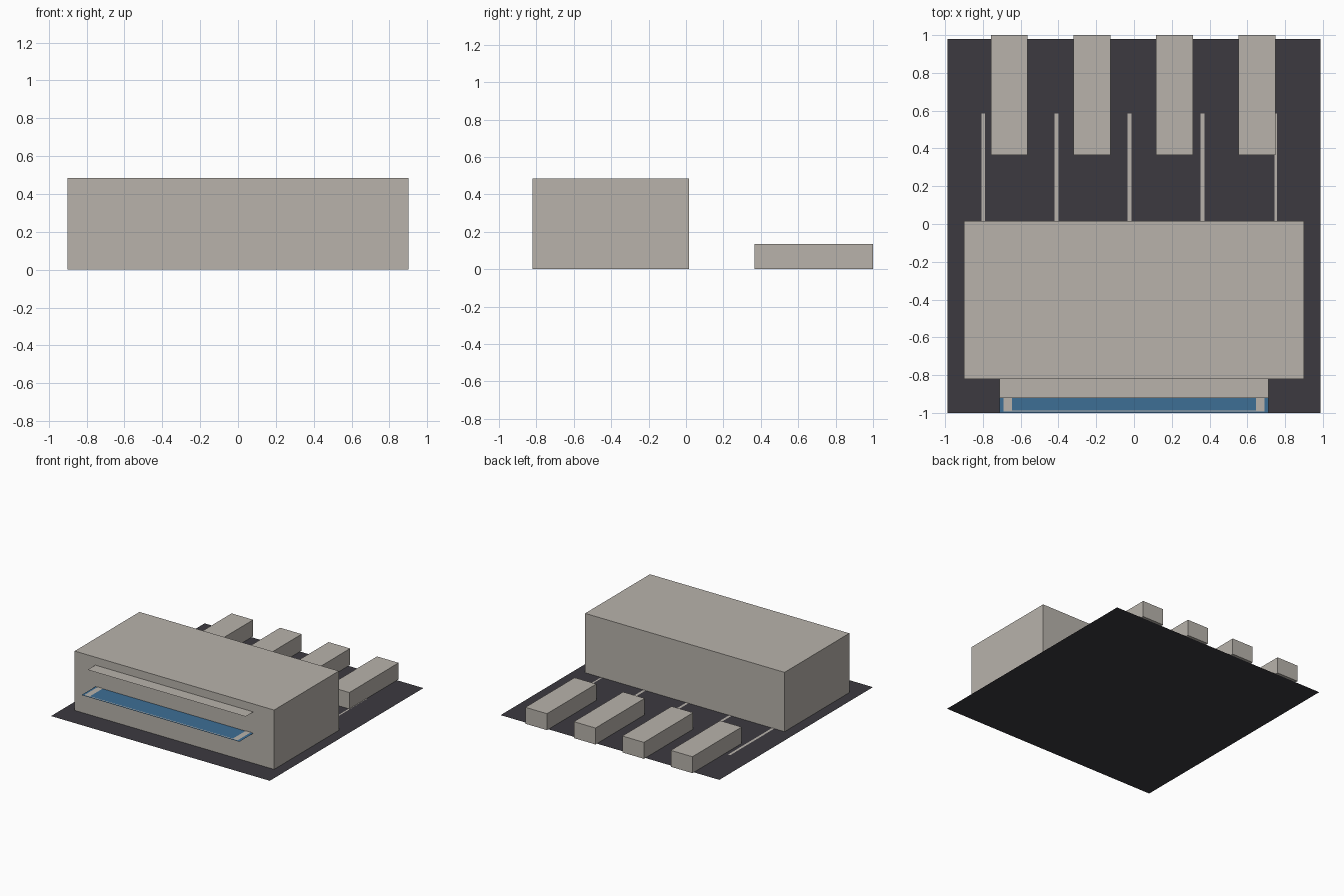
import bpy
import bmesh

default = bpy.data.objects.get("Cube")
if default:
    bpy.data.objects.remove(default, do_unlink=True)


def material(name, colour):
    mat = bpy.data.materials.new(name)
    mat.use_nodes = True
    mat.diffuse_color = (*colour, 1)
    mat.node_tree.nodes["Principled BSDF"].inputs["Base Color"].default_value = (*colour, 1)
    return mat


stone = material("warm_stone", (0.48, 0.45, 0.41))
asphalt = material("dark_asphalt", (0.045, 0.042, 0.051))
blue = material("deck_blue", (0.048, 0.156, 0.3))


def add_object(name, bm, mat):
    mesh = bpy.data.meshes.new(name)
    bm.to_mesh(mesh)
    bm.free()
    mesh.materials.append(mat)
    obj = bpy.data.objects.new(name, mesh)
    bpy.context.collection.objects.link(obj)
    return obj


def box(name, x, y, z, mat):
    """Box spanning the given (low, high) ranges."""
    bm = bmesh.new()
    bmesh.ops.create_cube(bm, size=1)
    for v in bm.verts:
        v.co = [r[0] if c < 0 else r[1] for c, r in zip(v.co, (x, y, z))]
    return add_object(name, bm, mat)


def sheet(name, x, y, z, mat):
    """Flat upward-facing rectangle at height z."""
    bm = bmesh.new()
    bm.faces.new([bm.verts.new((px, py, z)) for px, py in
                  ((x[0], y[0]), (x[1], y[0]), (x[1], y[1]), (x[0], y[1]))])
    return add_object(name, bm, mat)


# Ground and main hall
sheet("ground", (-0.987, 0.987), (-1.0, 0.98), 0, asphalt)
box("main_hall", (-0.9, 0.9), (-0.82, 0.015), (0.001, 0.485), stone)

# Row of low blocks along the back edge
for i in range(4):
    left = -0.758 + i * 0.4375
    box(f"rear_block_{i + 1}", (left, left + 0.195), (0.365, 1.0), (0.001, 0.135), stone)

# Painted bay lines behind the hall
for i in range(5):
    x = -0.798 + i * 0.387
    half = 0.01 if i < 4 else 0.006
    sheet(f"bay_line_{i + 1}", (x - half, x + half), (0.015, 0.585), 0.002, stone)

# Thin canopy and blue deck projecting from the front wall
front_span = (-0.713, 0.713)
sheet("front_canopy", front_span, (-0.92, -0.82), 0.42, stone)
sheet("front_deck", front_span, (-1.0, -0.82), 0.245, blue)

# Pale trim on the deck
for side, x in (("right", (-0.691, -0.645)), ("left", (0.645, 0.691))):
    sheet(f"deck_end_panel_{side}", x, (-0.993, -0.82), 0.248, stone)
sheet("deck_edge_line", (-0.645, 0.645), (-0.993, -0.987), 0.248, stone)
